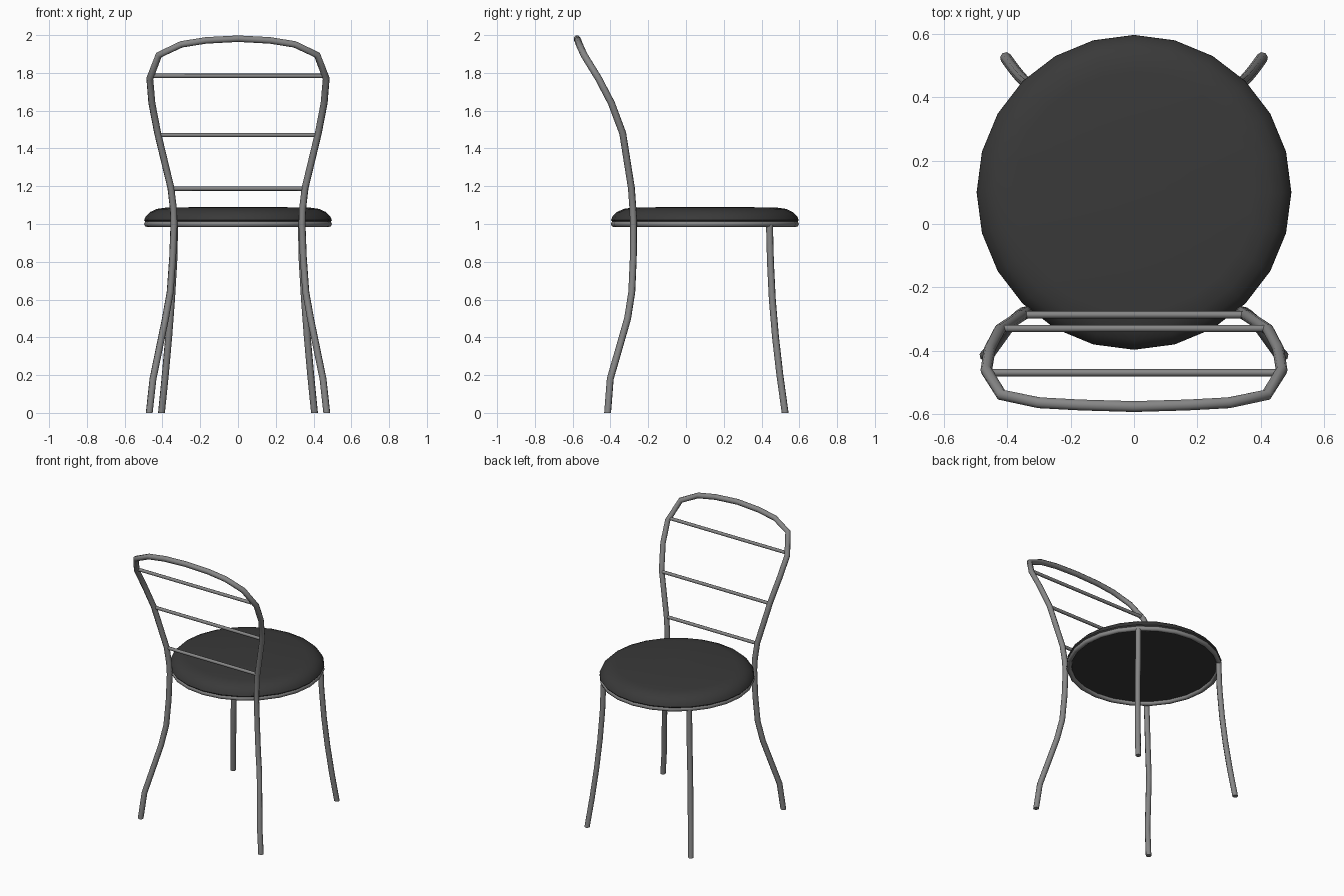
import bpy, bmesh, math

if "Cube" in bpy.data.objects:
    bpy.data.objects.remove(bpy.data.objects["Cube"])


def material(name, rgb):
    m = bpy.data.materials.new(name)
    m.diffuse_color = (*rgb, 1)
    m.use_nodes = True
    m.node_tree.nodes["Principled BSDF"].inputs["Base Color"].default_value = m.diffuse_color
    return m


METAL = material("grey metal", (0.24, 0.24, 0.24))
PAD = material("dark pad", (0.041, 0.041, 0.041))


def finish(obj, mat, angle=50):
    obj.data.materials.clear()
    obj.data.materials.append(mat)
    bpy.ops.object.select_all(action='DESELECT')
    obj.select_set(True)
    bpy.context.view_layer.objects.active = obj
    bpy.ops.object.shade_smooth_by_angle(angle=math.radians(angle))


def tube(name, pts, radius, cyclic=False):
    """Eight-sided tube along a polyline, cut flat at the floor."""
    cu = bpy.data.curves.new(name, 'CURVE')
    cu.dimensions = '3D'
    cu.bevel_depth = radius
    cu.bevel_resolution = 2
    cu.use_fill_caps = not cyclic
    sp = cu.splines.new('POLY')
    sp.points.add(len(pts) - 1)
    for p, co in zip(sp.points, pts):
        p.co = (*co, 1)
    sp.use_cyclic_u = cyclic
    obj = bpy.data.objects.new(name, cu)
    bpy.context.collection.objects.link(obj)
    bpy.ops.object.select_all(action='DESELECT')
    obj.select_set(True)
    bpy.context.view_layer.objects.active = obj
    bpy.ops.object.convert(target='MESH')
    obj = bpy.context.view_layer.objects.active
    for v in obj.data.vertices:
        if v.co.z < 0.02:
            v.co.z = 0
    finish(obj, METAL)
    return obj


def mirror(pts):
    return [(-x, y, z) for x, y, z in pts]


# rear legs and backrest hoop: one continuous bent tube
half = [(0.470, -0.415, 0), (0.450, -0.401, 0.18), (0.384, -0.309, 0.5),
        (0.359, -0.287, 0.64), (0.346, -0.279, 0.82), (0.339, -0.278, 1.0),
        (0.342, -0.281, 1.08), (0.355, -0.289, 1.19), (0.425, -0.335, 1.48),
        (0.456, -0.395, 1.64), (0.467, -0.463, 1.77), (0.419, -0.54, 1.895),
        (0.30, -0.565, 1.951), (0.17, -0.572, 1.972)]
tube("back_frame", half + [(0, -0.577, 1.981)] + mirror(half)[::-1], 0.0185)

# front legs
leg = [(0.405, 0.525, 0), (0.385, 0.497, 0.2), (0.367, 0.474, 0.4),
       (0.352, 0.457, 0.6), (0.340, 0.447, 0.8), (0.335, 0.442, 1.0)]
tube("front_leg_right", leg, 0.0185)
tube("front_leg_left", mirror(leg), 0.0185)

# backrest crossbars
for i, (x, y, z) in enumerate([(0.355, -0.287, 1.187), (0.422, -0.33, 1.471),
                               (0.465, -0.47, 1.784)]):
    tube(f"crossbar_{i + 1}", [(-x, y, z), (x, y, z)], 0.0115)

# seat ring under the cushion
SEGS, CY = 24, 0.1
ring = [(0.481 * math.cos(a), CY + 0.481 * math.sin(a), 1.0)
        for a in (2 * math.pi * i / SEGS for i in range(SEGS))]
tube("seat_ring", ring, 0.0165, True)

# cushion: closed pad with a rounded rim
profile = [(0.485, 1.005), (0.497, 1.02), (0.489, 1.04), (0.466, 1.063),
           (0.43, 1.08), (0.38, 1.087), (0.1, 1.091)]
bm = bmesh.new()
rows = [[bm.verts.new((r * math.cos(2 * math.pi * i / SEGS),
                       CY + r * math.sin(2 * math.pi * i / SEGS), z))
         for i in range(SEGS)] for r, z in profile]
for a, b in zip(rows, rows[1:]):
    for i in range(SEGS):
        j = (i + 1) % SEGS
        bm.faces.new((a[i], a[j], b[j], b[i]))
bm.faces.new(rows[-1])
bm.faces.new(rows[0][::-1])
me = bpy.data.meshes.new("seat_cushion")
bm.to_mesh(me)
bm.free()
seat = bpy.data.objects.new("seat_cushion", me)
bpy.context.collection.objects.link(seat)
finish(seat, PAD)
